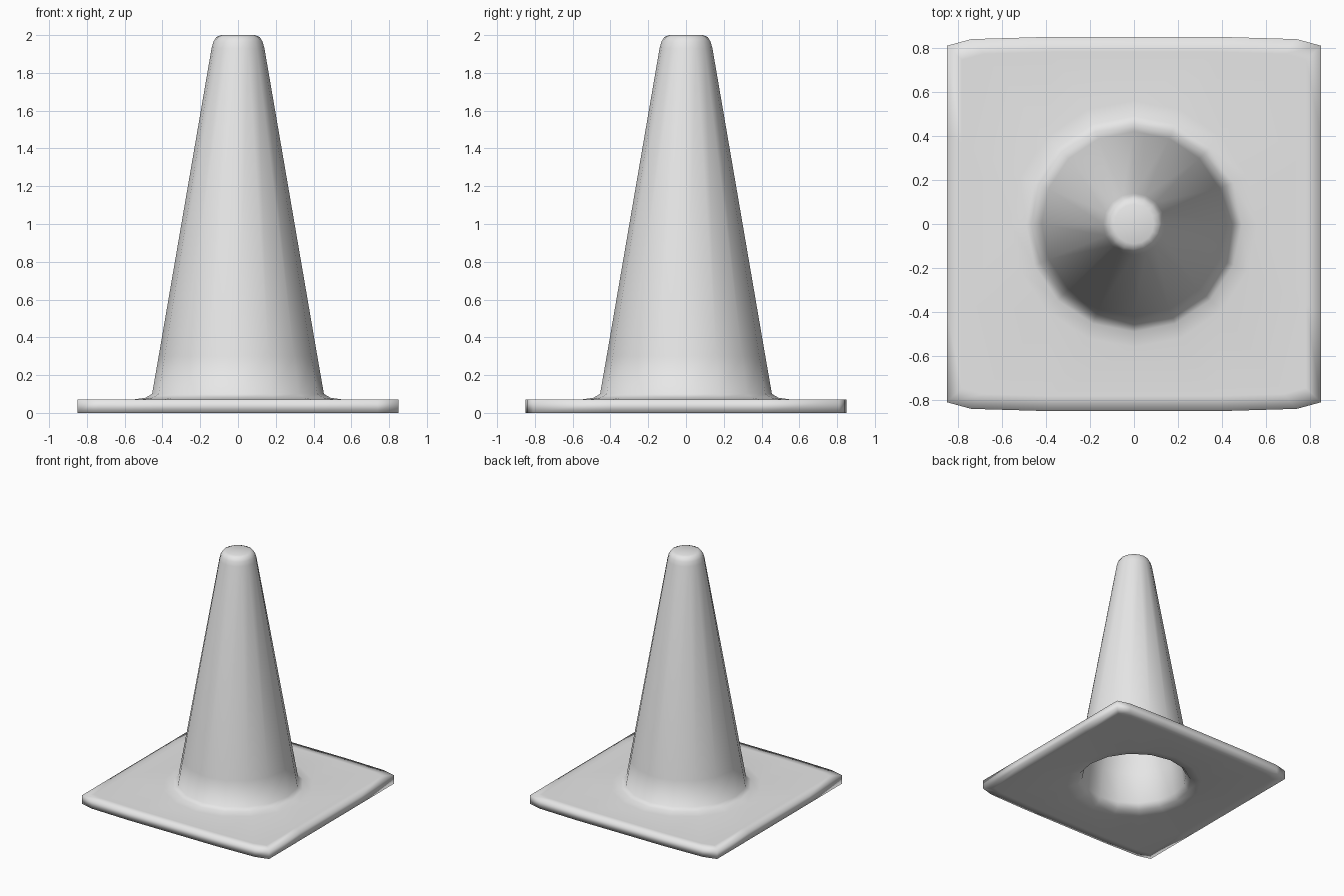
import bpy, bmesh, math

cube = bpy.data.objects.get("Cube")
if cube:
    bpy.data.objects.remove(cube)

SIDES = 16
mat = bpy.data.materials.new("matte grey")
mat.use_nodes = True
grey = (0.8, 0.8, 0.8, 1)
mat.diffuse_color = grey
mat.node_tree.nodes["Principled BSDF"].inputs["Base Color"].default_value = grey

bm = bmesh.new()


def circle(r, z):
    steps = [2 * math.pi * i / SIDES for i in range(SIDES)]
    return [bm.verts.new((r * math.cos(a), r * math.sin(a), z)) for a in steps]


def plate_outline(scale, z):
    """Square with clipped corners and slightly bowed front and back."""
    half = [(0.85, -0.4), (0.85, 0.4), (0.85, 0.81), (0.74, 0.84), (0.4, 0.85)]
    pts = half + [(-x, y) for x, y in reversed(half[1:])]
    pts += [(-0.85, -0.4), (-0.85, -0.81), (-0.74, -0.84), (-0.4, -0.85),
            (0.4, -0.85), (0.74, -0.84), (0.85, -0.81)]
    # drop the doubled point on the left side
    pts = list(dict.fromkeys(pts))
    return [bm.verts.new((x * scale, y * scale, z)) for x, y in pts]


def skin(a, b):
    n = len(a)
    for i in range(n):
        j = (i + 1) % n
        bm.faces.new((a[i], a[j], b[j], b[i]))


def skin_all(rings):
    for a, b in zip(rings, rings[1:]):
        skin(a, b)


def fill_between(outer, inner):
    edges = []
    for ring in (outer, inner):
        for i, v in enumerate(ring):
            w = ring[(i + 1) % len(ring)]
            edges.append(bm.edges.get((v, w)) or bm.edges.new((v, w)))
    bmesh.ops.triangle_fill(bm, edges=edges, use_beauty=True)


# Outer cone: flared foot, straight wall, rounded tip
outer = [circle(r, z) for r, z in [
    (0.56, 0.07), (0.49, 0.08), (0.455, 0.1), (0.42, 0.3),
    (0.14, 1.93), (0.13, 1.965), (0.115, 1.99), (0.09, 2.0)]]
skin_all(outer)
bm.faces.new(outer[-1])

# Hollow inside of the cone
inner = [circle(r, z) for r, z in [
    (0.52, 0), (0.44, 0.015), (0.405, 0.06), (0.37, 0.3),
    (0.1, 1.88), (0.07, 1.93)]]
skin_all(inner)
bm.faces.new(inner[-1])

# Square foot plate
plate = [plate_outline(s, z) for s, z in
         [(0.92, 0), (1, 0), (1, 0.07), (0.92, 0.07)]]
skin_all(plate)
fill_between(plate[-1], outer[0])
fill_between(plate[0], inner[0])

bmesh.ops.recalc_face_normals(bm, faces=bm.faces)
for f in bm.faces:
    f.smooth = True

mesh = bpy.data.meshes.new("traffic_cone")
bm.to_mesh(mesh)
bm.free()
mesh.materials.append(mat)
cone = bpy.data.objects.new("traffic_cone", mesh)
bpy.context.collection.objects.link(cone)
